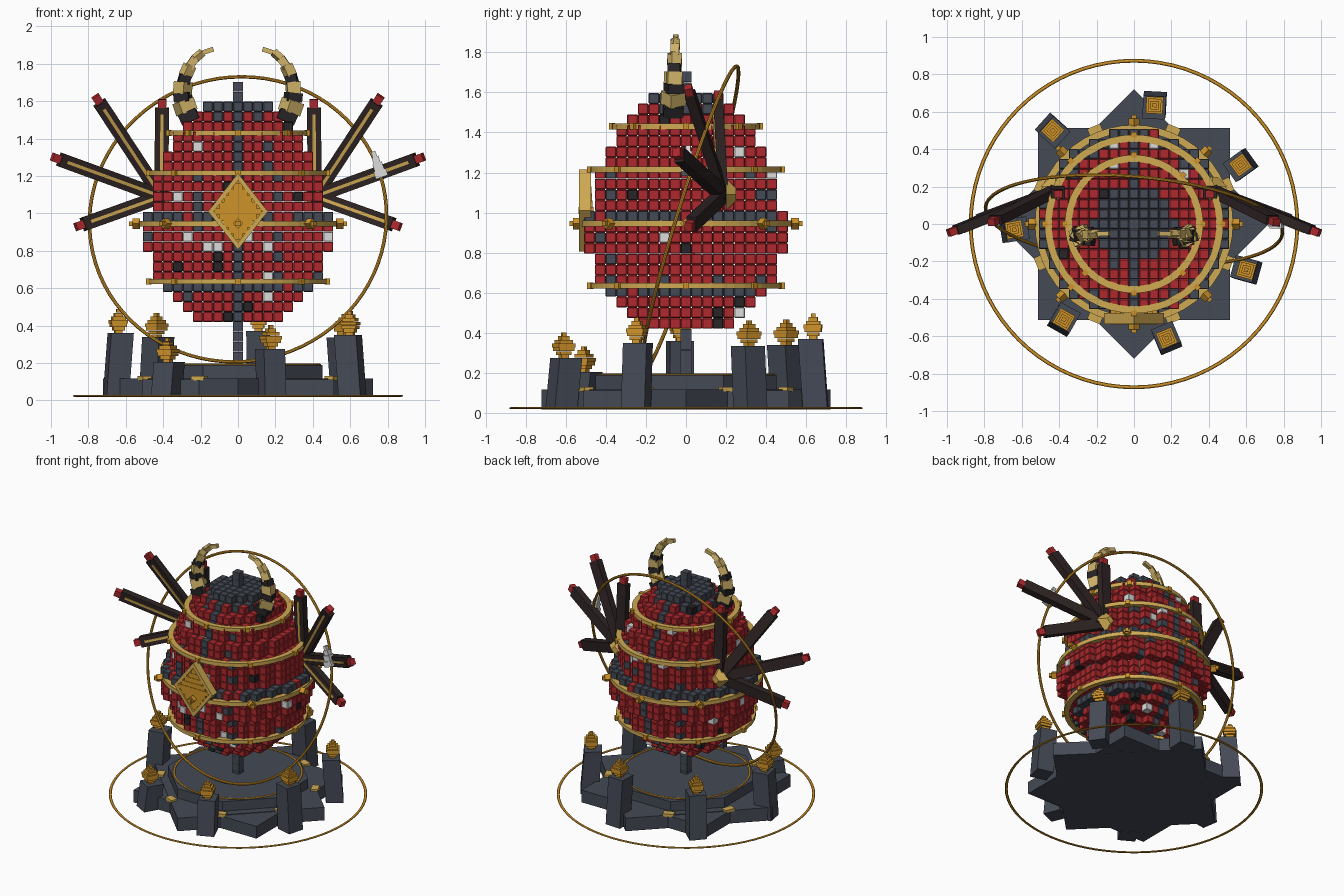
import bpy, bmesh, math, random
from mathutils import Matrix, Vector

if "Cube" in bpy.data.objects:
    bpy.data.objects.remove(bpy.data.objects["Cube"])

random.seed(11)
COLORS = {
    "red": (0.42, 0.022, 0.026), "slate": (0.058, 0.067, 0.09),
    "pale_gold": (0.63, 0.40, 0.085), "deep_gold": (0.62, 0.29, 0.022),
    "dark_wood": (0.028, 0.017, 0.017), "black": (0.02, 0.018, 0.02),
    "white": (0.72, 0.72, 0.72), "horn_cream": (0.63, 0.45, 0.14)}
MATS = {}
for cname, c in COLORS.items():
    MATS[cname] = bpy.data.materials.new(cname)
    MATS[cname].diffuse_color = (*c, 1)


def T(x, y, z):
    return Matrix.Translation((x, y, z))


def RZ(a):
    return Matrix.Rotation(a, 4, 'Z')


def polar(r, a, z):
    return T(r * math.cos(a), r * math.sin(a), z) @ RZ(a)


def box(bm, M, size, mat=0):
    """Box of the given size, placed by M."""
    made = bmesh.ops.create_cube(bm, size=1, matrix=M @ Matrix.Diagonal((*size, 1)))
    for v in made["verts"]:
        for f in v.link_faces:
            f.material_index = mat


def ring_prism(bm, outer, inner, M, h):
    """Closed frame between two outlines, extruded by h along local z."""
    n = len(outer)
    loops = [[bm.verts.new(M @ Vector((x, y, z))) for x, y in pts]
             for pts, z in ((outer, -h / 2), (outer, h / 2), (inner, h / 2), (inner, -h / 2))]
    for k in range(4):
        a, b = loops[k], loops[(k + 1) % 4]
        for i in range(n):
            j = (i + 1) % n
            bm.faces.new((a[i], a[j], b[j], b[i]))


def circle(r, n):
    return [(r * math.cos(2 * math.pi * i / n), r * math.sin(2 * math.pi * i / n)) for i in range(n)]


def finish(bm, name, *mats):
    bmesh.ops.recalc_face_normals(bm, faces=bm.faces[:])
    me = bpy.data.meshes.new(name)
    bm.to_mesh(me)
    bm.free()
    for m in mats:
        me.materials.append(MATS[m])
    ob = bpy.data.objects.new(name, me)
    bpy.context.collection.objects.link(ob)
    return ob


def hoop(name, r, minor, loc, rot=(0, 0, 0), flat=1.0):
    bpy.ops.mesh.primitive_torus_add(major_radius=r, minor_radius=minor, major_segments=80,
                                     minor_segments=8, location=loc, rotation=rot)
    ob = bpy.context.object
    ob.name = name
    ob.scale.z = flat
    ob.data.materials.append(MATS["deep_gold"])
    bpy.ops.object.shade_smooth_by_angle()


# Egg body of small cubes, only the outer shell
P, Z0 = 0.0535, 0.42
RADII = [4, 5, 6, 7, 8, 8, 8, 9, 9, 9, 9, 8, 8, 8, 8, 7, 7, 6, 6, 5, 4, 3]
R = 9
NEAR = [(a, b, c) for a in (-1, 0, 1) for b in (-1, 0, 1) for c in (-1, 0, 1)
        if 0 < abs(a) + abs(b) + abs(c) < 3]


def inside(i, j, k):
    return 0 <= k < len(RADII) and i * i + j * j <= (RADII[k] + 0.42) ** 2


def cube_color(i, j, k):
    if k == 21 or i == 0 or (k == 20 and (j == 0 or i * i + j * j < 14)):
        return 1
    if k in (3, 10) and random.random() < 0.9:
        return 1
    if abs(i) == 4 and abs(j) > 4 and 3 < k < 16 and random.random() < 0.4:
        return 1
    return random.choices((0, 1, 2, 3), (93.5, 2, 2, 2.5))[0]


bm = bmesh.new()
for k in range(len(RADII)):
    for i in range(-R, R + 1):
        for j in range(-R, R + 1):
            if inside(i, j, k) and not all(inside(i + a, j + b, k + c) for a, b, c in NEAR):
                box(bm, T(i * P, j * P, Z0 + (k + 0.5) * P), (0.0533,) * 3, cube_color(i, j, k))
egg = finish(bm, "egg_cubes", "red", "slate", "black", "white")
bev = egg.modifiers.new("bevel", 'BEVEL')
bev.width, bev.segments = 0.004, 1

# Centre column below and above the egg
bm = bmesh.new()
for k in list(range(-5, 0)) + [22, 23]:
    box(bm, T(0, 0, Z0 + (k + 0.5) * P), (0.0525,) * 3)
finish(bm, "centre_column", "slate")

# Gold bands with studs
for n, (z, r, h) in enumerate(((0.635, 0.478, 0.028), (0.945, 0.53, 0.03),
                               (1.215, 0.478, 0.028), (1.43, 0.37, 0.028))):
    bm = bmesh.new()
    ring_prism(bm, circle(r, 48), circle(r - 0.038, 48), T(0, 0, z), h)
    finish(bm, f"band_{n}", "pale_gold")
    bm = bmesh.new()
    for q in range(8):
        M = polar(r, q * math.pi / 4, z)
        if n == 1:
            box(bm, M @ T(0.015, 0, 0) @ Matrix.Rotation(math.pi / 4, 4, 'X'), (0.04, 0.04, 0.04))
            box(bm, M @ T(0.042, 0, 0), (0.02, 0.025, 0.025))
        else:
            box(bm, M, (0.03, 0.03, 0.032))
    finish(bm, f"band_studs_{n}", "deep_gold")

# Diamond emblem on the front
FRONT = T(0, -0.5, 1.01) @ Matrix.Rotation(math.pi / 2, 4, 'X')
bm = bmesh.new()
ring_prism(bm, [(0.16, 0), (0, 0.205), (-0.16, 0), (0, -0.205)],
           [(0.13, 0), (0, 0.166), (-0.13, 0), (0, -0.166)], FRONT @ T(0, 0, 0.005), 0.06)
finish(bm, "emblem_frame", "pale_gold")
bm = bmesh.new()
for k in range(-4, 5):
    box(bm, FRONT @ T(0, k * 0.034, 0), (0.25 * (1 - abs(k) / 5), 0.034, 0.075 - 0.007 * abs(k)))
ring_prism(bm, [(0.14, 0), (0, 0.18), (-0.14, 0), (0, -0.18)],
           [(0.01, 0), (0, 0.01), (-0.01, 0), (0, -0.01)], FRONT, 0.03)
finish(bm, "emblem_steps", "deep_gold")

# Fans of blades on both sides, with gold inlay and red tips
TIPS = ((0.845, 0.02, 0.935), (0.97, -0.04, 1.294), (0.75, 0.015, 1.607), (0.406, 0.16, 1.585))
for side, label in ((-1, "left"), (1, "right")):
    bm = bmesh.new()
    for x, y, z in TIPS:
        hub, tip = Vector((side * 0.41, 0.185, 1.09)), Vector((side * x, y, z))
        d = (tip - hub).normalized()
        f = Vector((0, -1, 0))
        f = (f - d * f.dot(d)).normalized()
        M = Matrix((d, f.cross(d), f)).transposed().to_4x4()
        M.translation = hub
        L = (tip - hub).length
        box(bm, M @ T(L / 2 - 0.01, 0, 0), (L - 0.02, 0.075, 0.05), 0)
        box(bm, M @ T(L / 2 - 0.01, 0, 0.026), (L - 0.09, 0.017, 0.009), 1)
        box(bm, M @ T(L, 0, 0), (0.05, 0.045, 0.04), 2)
    finish(bm, f"blade_fan_{label}", "dark_wood", "pale_gold", "red")
    bm = bmesh.new()
    bmesh.ops.create_cone(bm, cap_ends=True, segments=4, radius1=0.08, radius2=0.03, depth=0.05,
                          matrix=T(side * 0.42, 0.225, 1.09) @ Matrix.Rotation(-math.pi / 2, 4, 'X'))
    finish(bm, f"blade_hub_{label}", "pale_gold")

# Small white stacked ornament on one blade
bm = bmesh.new()
M = T(0.75, 0.01, 1.25) @ Matrix.Rotation(-0.33, 4, 'Y')
for z, s in ((-0.04, 0.068), (0.0, 0.052), (0.035, 0.038), (0.065, 0.024)):
    box(bm, M @ T(0, 0, z), (s, s, 0.04))
finish(bm, "white_ornament", "white")

# Curved segmented horns
PATH = [(0.25, 1.49), (0.275, 1.545), (0.292, 1.595), (0.297, 1.645), (0.293, 1.695),
        (0.28, 1.74), (0.26, 1.785), (0.232, 1.825), (0.195, 1.857), (0.14, 1.875)]
for side, label in ((-1, "left"), (1, "right")):
    bm = bmesh.new()
    for n in range(len(PATH) - 1):
        a, b = (Vector((side * x, -0.065 + 0.0015 * m, z)) for m, (x, z) in
                ((n, PATH[n]), (n + 1, PATH[n + 1])))
        M = (b - a).to_track_quat('Z', 'Y').to_matrix().to_4x4()
        M.translation = (a + b) / 2
        w = 0.1 - 0.0093 * n
        dark = n in (0, 2, 4)
        box(bm, M @ RZ(0.5 * (n % 2)), (w, w, (b - a).length * (0.95 if dark else 1.3)), int(dark))
    finish(bm, f"horn_{label}", "horn_cream", "black")

# Star base of two squares, with an octagonal step
bm = bmesh.new()
box(bm, T(0, 0, 0.066), (1.026, 1.026, 0.092))
box(bm, T(0, 0, 0.067) @ RZ(math.pi / 4), (1.02, 1.02, 0.098))
bmesh.ops.create_cone(bm, cap_ends=True, segments=8, radius1=0.49, radius2=0.49, depth=0.08,
                      matrix=T(0, 0, 0.148) @ RZ(math.pi / 8))
finish(bm, "star_base", "slate")
bm = bmesh.new()
for q in range(8):
    box(bm, polar(0.54, (q + 0.5) * math.pi / 4, 0.118), (0.05, 0.075, 0.022))
finish(bm, "base_clamps", "pale_gold")

# Leaning pillars with stepped lanterns
PILLARS = ((0.11, 0.635, 0.37), (0.57, 0.315, 0.335), (0.60, -0.245, 0.35), (0.175, -0.61, 0.275),
           (-0.375, -0.51, 0.205), (-0.64, -0.03, 0.36), (-0.435, 0.50, 0.34))
for n, (x, y, top) in enumerate(PILLARS):
    a, b = Vector((x * 1.02, y * 1.02, 0.018)), Vector((x * 0.98, y * 0.98, top))
    yaw = RZ(math.atan2(y, x) + 0.12)
    lean = Matrix.Identity(4)
    lean[0][2], lean[1][2] = (b.x - a.x) / (top - 0.018), (b.y - a.y) / (top - 0.018)
    bm = bmesh.new()
    box(bm, Matrix.Translation((a + b) / 2) @ lean @ yaw, (0.122, 0.122, top - 0.018))
    finish(bm, f"pillar_{n}", "slate")
    bm = bmesh.new()
    for k, s in enumerate((0.04, 0.06, 0.082, 0.09, 0.07, 0.045, 0.022)):
        box(bm, T(x, y, top + 0.004 + k * 0.019) @ yaw, (s, s, 0.0185))
    finish(bm, f"lantern_{n}", "deep_gold")

# Thin gold hoops
hoop("ground_hoop", 0.873, 0.010, (0, 0, 0.024), flat=0.5)
hoop("base_hoop", 0.437, 0.008, (0, 0, 0.191), flat=0.7)
hoop("tilted_hoop", 0.797, 0.0095, (0, 0.02, 0.968),
     (math.radians(90 - 17), 0, math.radians(-5)))

for m in bpy.data.materials:
    if m.users and not m.is_grease_pencil:
        m.use_nodes = True
        m.node_tree.nodes["Principled BSDF"].inputs["Base Color"].default_value = m.diffuse_color
